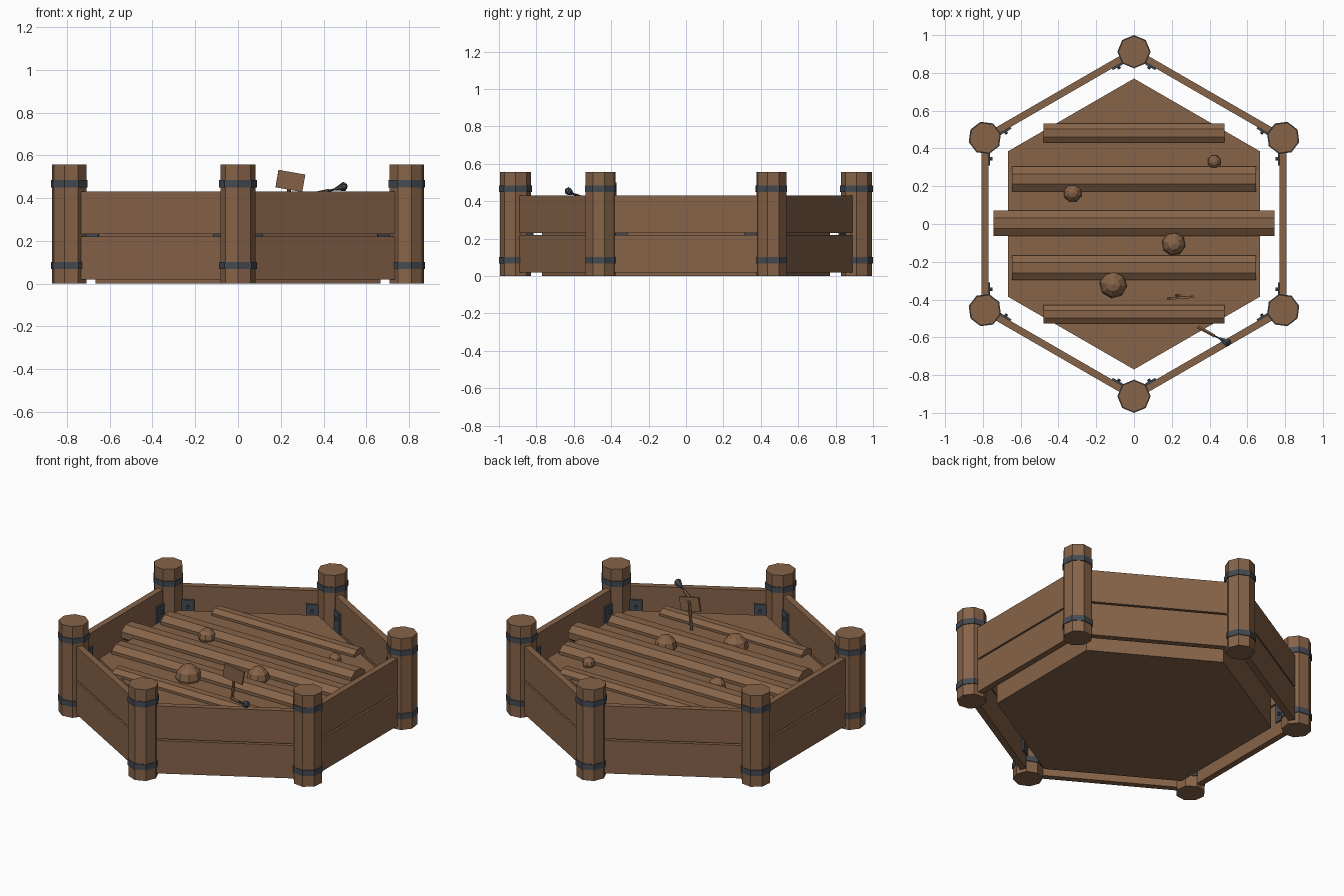
import bpy, bmesh, math
from mathutils import Matrix, Vector

if "Cube" in bpy.data.objects:
    bpy.data.objects.remove(bpy.data.objects["Cube"])

def mat(name, c):
    m = bpy.data.materials.new(name)
    m.diffuse_color = (*c, 1)
    m.use_nodes = True
    m.node_tree.nodes["Principled BSDF"].inputs["Base Color"].default_value = m.diffuse_color
    return m

WOOD = mat("wood", (0.24, 0.125, 0.065))
METAL = mat("metal", (0.06, 0.07, 0.085))

def finish(name, bm, material, M):
    me = bpy.data.meshes.new(name)
    bm.transform(M)
    bm.to_mesh(me)
    bm.free()
    me.materials.append(material)
    ob = bpy.data.objects.new(name, me)
    bpy.context.collection.objects.link(ob)
    return ob

def box(name, size, loc, material, M=Matrix()):
    bm = bmesh.new()
    bmesh.ops.create_cube(bm, size=1)
    return finish(name, bm, material, M @ Matrix.Translation(loc) @ Matrix.Diagonal((*size, 1)))

def rod(name, a, b, r1, r2, sides, material, M=Matrix(), spin=0.0):
    # tapered cylinder from point a to point b
    a, b = Vector(a), Vector(b)
    d = b - a
    bm = bmesh.new()
    bmesh.ops.create_cone(bm, cap_ends=True, segments=sides, radius1=r1, radius2=r2, depth=d.length)
    R = d.to_track_quat('Z', 'Y').to_matrix().to_4x4() @ Matrix.Rotation(spin, 4, 'Z')
    return finish(name, bm, material, M @ Matrix.Translation((a + b) / 2) @ R)

R = 0.912
APO = R * math.cos(math.pi / 6)

for k in range(6):
    # corner posts with metal bands
    P = Matrix.Rotation(math.radians(30 + 60 * k), 4, 'Z')
    rod("corner_post", (R, 0, 0), (R, 0, 0.556), 0.083, 0.083, 8, WOOD, P)
    for z in (0.067, 0.45):
        rod("post_band", (R, 0, z), (R, 0, z + 0.034), 0.088, 0.088, 8, METAL, P)
    # wall planks, two high
    W = Matrix.Rotation(math.radians(60 * k), 4, 'Z')
    for z0, z1 in ((0.02, 0.221), (0.231, 0.431)):
        box("wall_plank", (0.037, R - 0.12, z1 - z0), (APO, 0, (z0 + z1) / 2), WOOD, W)
    # inner brackets with bolts
    for s in (-1, 1):
        x = APO - 0.0185
        box("bracket", (0.01, 0.07, 0.25), (x - 0.005, s * 0.345, 0.225), METAL, W)
        for z in (0.14, 0.31):
            rod("bracket_bolt", (x - 0.008, s * 0.345, z), (x - 0.022, s * 0.345, z),
                0.01, 0.01, 6, METAL, W)

# soil block
rod("soil", (0, 0, 0), (0, 0, 0.33), 0.77, 0.77, 6, WOOD)

# planting ridges
for y, hx, r in ((-0.478, 0.48, 0.054), (-0.232, 0.645, 0.071), (0.005, 0.745, 0.073),
                 (0.238, 0.645, 0.071), (0.482, 0.48, 0.054)):
    M = Matrix.Translation((0, y, 0.33)) @ Matrix.Diagonal((1, 1, 0.7, 1))
    rod("soil_ridge", (-hx, 0, 0), (hx, 0, 0), r, r, 8, WOOD, M, math.pi / 8)

# soil clods
for x, y, r in ((0.425, 0.33, 0.036), (-0.325, 0.165, 0.05), (0.21, -0.105, 0.063), (-0.11, -0.32, 0.073)):
    bm = bmesh.new()
    bmesh.ops.create_uvsphere(bm, u_segments=8, v_segments=6, radius=r)
    finish("soil_clod", bm, WOOD, Matrix.Translation((x, y, 0.345)) @ Matrix.Rotation(r * 9, 4, 'Z'))

# plant sign
S = Matrix.Translation((0.245, -0.39, 0.48)) @ Matrix.Rotation(math.radians(10), 4, 'Y') \
    @ Matrix.Rotation(math.radians(4), 4, 'Z')
box("sign_board", (0.127, 0.012, 0.083), (0, 0, 0), WOOD, S)
rod("sign_stake", (0.225, -0.378, 0.31), (0.245, -0.38, 0.50), 0.009, 0.009, 6, WOOD)

# hand trowel resting on the wall
rod("trowel_handle", (0.34, -0.545, 0.414), (0.425, -0.592, 0.434), 0.011, 0.009, 6, WOOD)
rod("trowel_neck", (0.42, -0.589, 0.433), (0.48, -0.62, 0.447), 0.005, 0.005, 6, METAL)
rod("trowel_blade", (0.455, -0.607, 0.441), (0.498, -0.63, 0.455), 0.007, 0.022, 6, METAL)
rod("trowel_tip", (0.498, -0.63, 0.455), (0.508, -0.635, 0.458), 0.022, 0.01, 6, METAL)
